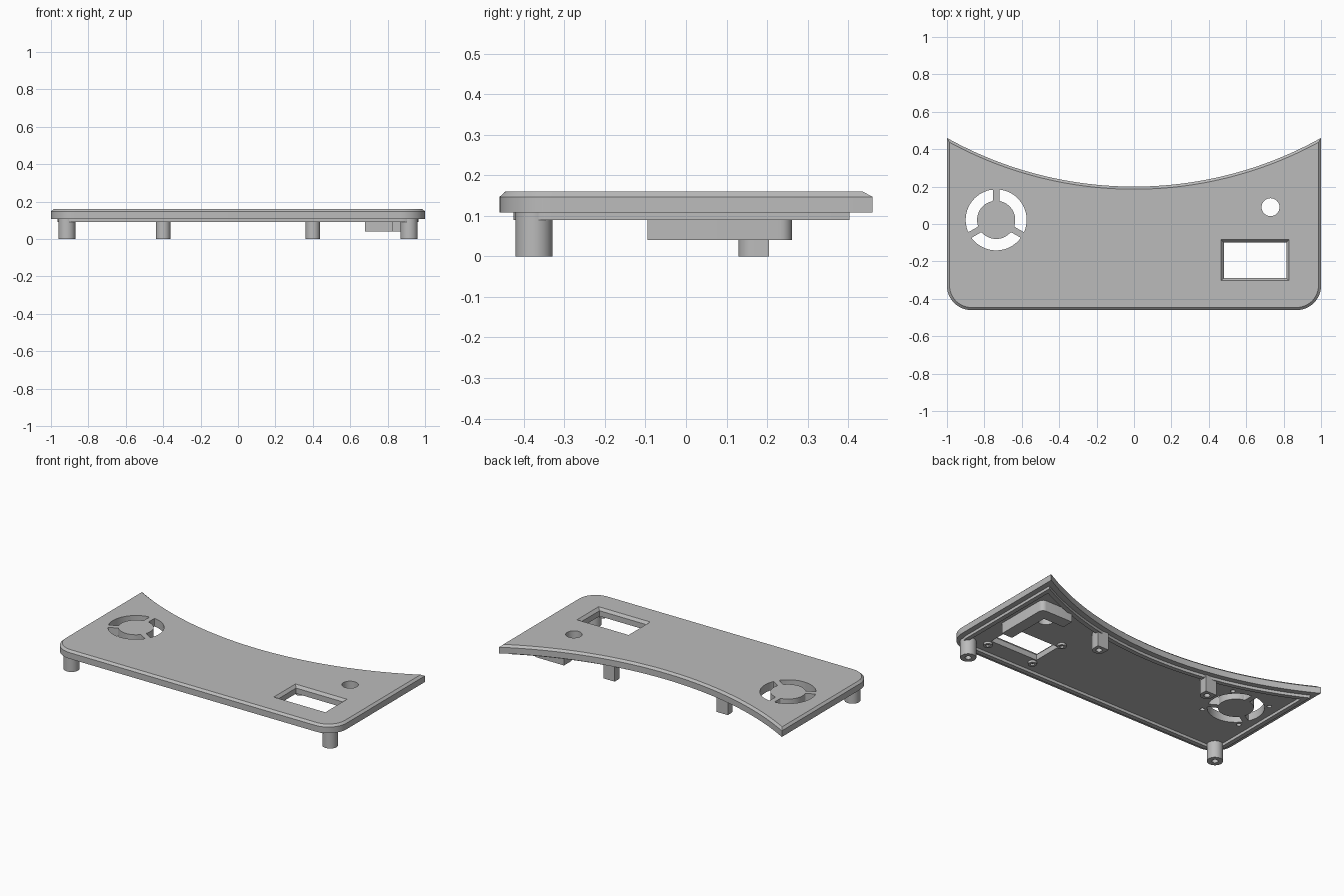
import bpy, bmesh, math
from math import sin, cos, asin, sqrt, pi

if "Cube" in bpy.data.objects:
    bpy.data.objects.remove(bpy.data.objects["Cube"])

grey = bpy.data.materials.new("grey_plastic")
grey.diffuse_color = (0.5, 0.5, 0.5, 1)
grey.use_nodes = True
grey.node_tree.nodes["Principled BSDF"].inputs["Base Color"].default_value = grey.diffuse_color

FLOOR, TOP = 0.108, 0.16
ARC_R, ARC_Y = 2.053, 2.253          # concave back edge


def loft(name, rings):
    """Closed solid through (points, z) rings of equal length."""
    bm = bmesh.new()
    rows = [[bm.verts.new((x, y, z)) for x, y in pts] for pts, z in rings]
    n = len(rows[0])
    for a, b in zip(rows, rows[1:]):
        for i in range(n):
            j = (i + 1) % n
            bm.faces.new((a[i], a[j], b[j], b[i]))
    bm.faces.new(rows[0][::-1])
    bm.faces.new(rows[-1])
    bmesh.ops.recalc_face_normals(bm, faces=bm.faces)
    me = bpy.data.meshes.new(name)
    bm.to_mesh(me)
    bm.free()
    ob = bpy.data.objects.new(name, me)
    bpy.context.collection.objects.link(ob)
    me.materials.append(grey)
    return ob


def round_uprights(ob, ids, width):
    """Round the vertical edges rising from the given bottom vertices."""
    bm = bmesh.new()
    bm.from_mesh(ob.data)
    bm.verts.ensure_lookup_table()
    half = len(bm.verts) // 2
    edges = [bm.edges.get((bm.verts[i], bm.verts[i + half])) for i in ids]
    bmesh.ops.bevel(bm, geom=edges, offset=width, segments=5, profile=0.5, affect='EDGES')
    bm.to_mesh(ob.data)
    bm.free()
    return ob


def outline(d):
    """Panel outline moved inward by d."""
    half, r = 1 - d, 0.13 - d
    pts = []
    for cx, start in ((-0.87, pi), (0.87, 1.5 * pi)):
        for k in range(13):
            a = start + k / 12 * pi / 2
            pts.append((cx + r * cos(a), -0.33 + r * sin(a)))
    for k in range(49):
        x = half * (1 - k / 24)
        pts.append((x, ARC_Y - sqrt((ARC_R + d) ** 2 - x * x)))
    return pts


def circle(cx, cy, r, n=32):
    return [(cx + r * cos(2 * pi * k / n), cy + r * sin(2 * pi * k / n)) for k in range(n)]


def rect(x0, x1, y0, y1):
    return [(x0, y0), (x1, y0), (x1, y1), (x0, y1)]


def prism(name, pts, z0, z1):
    return loft(name, [(pts, z0), (pts, z1)])


def cut(ob, cutters):
    bpy.context.view_layer.objects.active = ob
    for c in cutters:
        m = ob.modifiers.new("cut", 'BOOLEAN')
        m.object, m.operation, m.solver = c, 'DIFFERENCE', 'EXACT'
        bpy.ops.object.modifier_apply(modifier=m.name)
        bpy.data.objects.remove(c)


# Main panel with chamfered top edge
panel = loft("panel", [(outline(0), FLOOR), (outline(0), 0.147), (outline(0.014), TOP)])

# Three fan slots separated by parallel spokes
FX, FY, RI, RO, GAP = -0.737, 0.022, 0.102, 0.163, 0.017
cutters = []
for s in range(3):
    base, pts, n = pi / 2 + s * 2 * pi / 3, [], 21
    for r, flip in ((RO, False), (RI, True)):
        off = asin(GAP / r)
        row = [base + off + (2 * pi / 3 - 2 * off) * k / (n - 1) for k in range(n)]
        for a in (row[::-1] if flip else row):
            pts.append((FX + r * cos(a), FY + r * sin(a)))
    slot = prism("slot_cutter", pts, 0.05, 0.2)
    cutters.append(round_uprights(slot, (0, n - 1, n, 2 * n - 1), 0.006))

# Button hole and display window with chamfered rim
cutters.append(prism("button_cutter", circle(0.73, 0.09, 0.048), 0.05, 0.2))
small, large = rect(0.48, 0.815, -0.29, -0.098), rect(0.465, 0.83, -0.303, -0.084)
cutters.append(loft("window_cutter", [(small, 0.05), (small, 0.143), (large, TOP), (large, 0.2)]))

# Blind screw holes around the fan
for sx in (-1, 1):
    for sy in (-1, 1):
        cutters.append(prism("screw_cutter", circle(FX + sx * 0.135, FY + sy * 0.135, 0.014, 16), 0.05, 0.135))
cut(panel, cutters)
parts = [panel]

# Raised locating lip on the underside
lip = prism("lip", outline(0.034), 0.09, FLOOR + 0.002)
cut(lip, [prism("lip_cutter", outline(0.062), 0.05, 0.2)])
parts.append(lip)

# Screw posts: round at the front, flat-backed along the curved edge
for sx, side in ((-1, "left"), (1, "right")):
    x = sx * 0.915
    post = prism("front_post_" + side, circle(x, -0.375, 0.046), 0, FLOOR + 0.002)
    cut(post, [prism("post_cutter", circle(x, -0.375, 0.018, 16), -0.05, 0.06)])
    x, y, r = sx * 0.4, 0.168, 0.039
    pts = [(x + r * cos(pi + k * pi / 16), y + r * sin(pi + k * pi / 16)) for k in range(17)]
    pts += [(x + r, 0.205), (x - r, 0.205)]
    back = prism("back_post_" + side, pts, 0, FLOOR + 0.002)
    cut(back, [prism("post_cutter", circle(x, y, 0.018, 16), -0.05, 0.06)])
    parts += [post, back]

# Display mounting bosses around the window
for i, (sx, sy) in enumerate(((-1, -1), (1, -1), (1, 1), (-1, 1))):
    x, y = 0.647 + sx * 0.165, -0.194 + sy * 0.13
    boss = prism("display_boss_%d" % (i + 1), circle(x, y, 0.026, 20), 0.094, FLOOR + 0.002)
    cut(boss, [prism("boss_cutter", circle(x, y, 0.012, 12), 0.05, 0.105)])
    parts.append(boss)

# L-shaped bracket beside the button hole
corner = [(0.825, -0.095), (0.9, -0.095), (0.9, 0.262), (0.68, 0.262), (0.68, 0.187), (0.825, 0.187)]
bracket = round_uprights(prism("button_bracket", corner, 0.04, FLOOR + 0.002), (2,), 0.03)
parts.append(bracket)

# Smooth curved walls, keep edges crisp
for ob in parts:
    bpy.ops.object.select_all(action='DESELECT')
    ob.select_set(True)
    bpy.context.view_layer.objects.active = ob
    bpy.ops.object.shade_smooth_by_angle(angle=math.radians(30))
